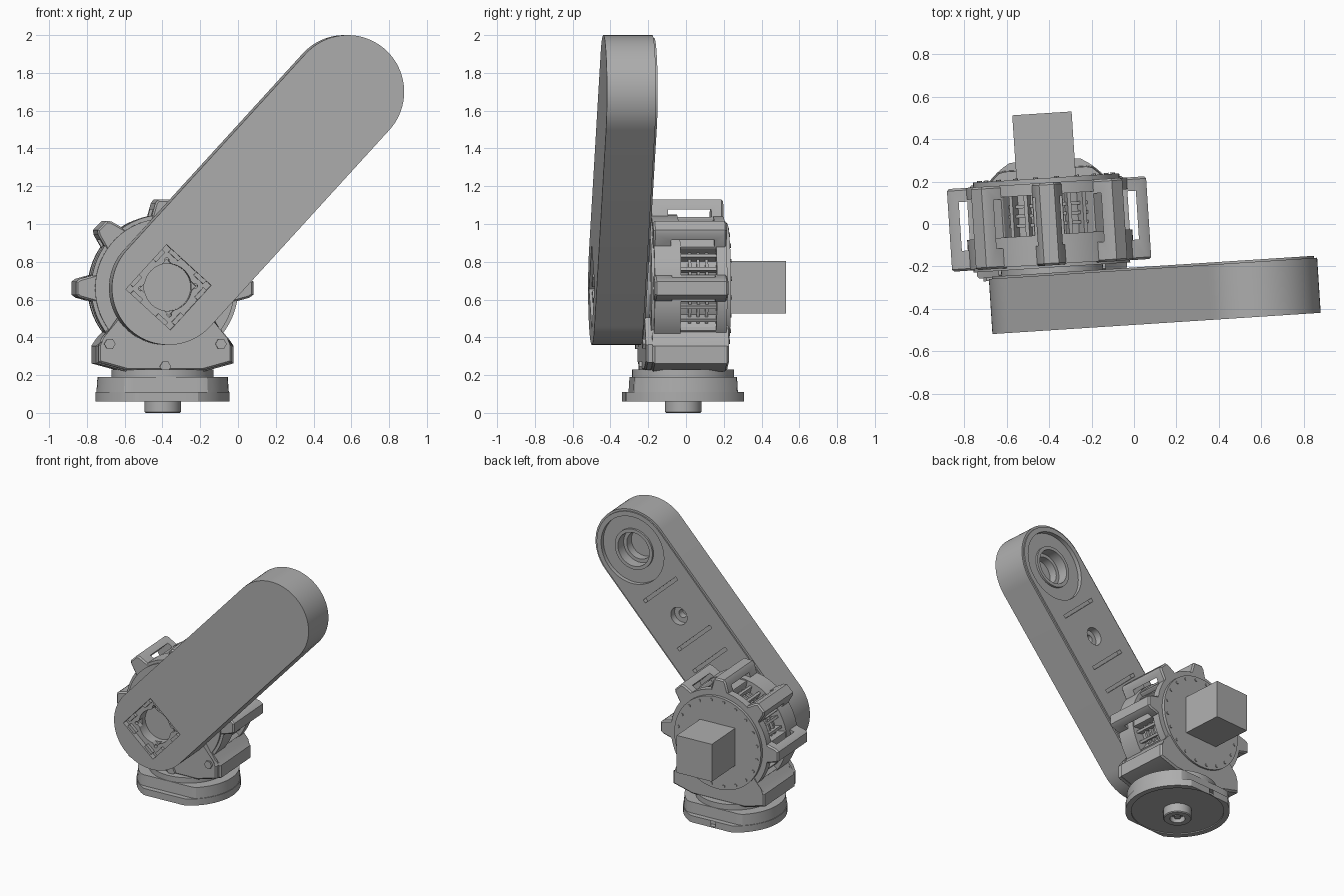
import bpy, bmesh
from math import sin, cos, pi, radians, atan2, hypot
from mathutils import Matrix

if "Cube" in bpy.data.objects:
    bpy.data.objects.remove(bpy.data.objects["Cube"], do_unlink=True)

grey = bpy.data.materials.new("plain_grey")
grey.use_nodes = True
COLOUR = (0.42, 0.42, 0.42, 1)
grey.diffuse_color = COLOUR
grey.node_tree.nodes["Principled BSDF"].inputs["Base Color"].default_value = COLOUR

# The whole machine is turned slightly about its upright axis
PLACE = Matrix.Translation((-0.4, 0, 0)) @ Matrix.Rotation(radians(3.7), 4, 'Z')
AXIS_Z = 0.66
parts = []


def circle(r, c=(0, AXIS_Z), n=64, turn=0.0):
    return [(c[0] + r * cos(turn + 2 * pi * i / n), c[1] + r * sin(turn + 2 * pi * i / n))
            for i in range(n)]


def rect(w, h, c=(0, AXIS_Z), turn=0.0):
    ca, sa = cos(turn), sin(turn)
    return [(c[0] + x * ca - y * sa, c[1] + x * sa + y * ca)
            for x, y in ((-w / 2, -h / 2), (w / 2, -h / 2), (w / 2, h / 2), (-w / 2, h / 2))]


def prism(name, pts, a, b, upright=False, top=1.0, bevel=0.0):
    """Extrude a profile from a to b, along depth or upward."""
    bm = bmesh.new()
    ends = []
    for d, s in ((a, 1.0), (b, top)):
        ends.append([bm.verts.new((p * s, q * s, d) if upright else (p * s, d, q))
                     for p, q in pts])
    n = len(pts)
    caps = [bm.faces.new(e) for e in ends]
    for i in range(n):
        j = (i + 1) % n
        bm.faces.new((ends[0][i], ends[0][j], ends[1][j], ends[1][i]))
    if bevel:
        edges = {e for f in caps for e in f.edges}
        bmesh.ops.bevel(bm, geom=list(edges), offset=bevel, segments=1, affect='EDGES')
    bmesh.ops.recalc_face_normals(bm, faces=bm.faces)
    mesh = bpy.data.meshes.new(name)
    bm.to_mesh(mesh)
    bm.free()
    mesh.materials.append(grey)
    ob = bpy.data.objects.new(name, mesh)
    ob.matrix_world = PLACE
    bpy.context.collection.objects.link(ob)
    parts.append(ob)
    return ob


def cut(obs, pts, a, b, upright=False):
    """Cut a prism out of each object."""
    tool = prism("cutter", pts, a, b, upright)
    tool.hide_render = True
    parts.remove(tool)
    for ob in obs:
        mod = ob.modifiers.new("cut", 'BOOLEAN')
        mod.operation, mod.solver, mod.object = 'DIFFERENCE', 'EXACT', tool
        bpy.context.view_layer.update()
        ev = ob.evaluated_get(bpy.context.evaluated_depsgraph_get())
        mesh = bpy.data.meshes.new_from_object(ev)
        ob.modifiers.clear()
        ob.data = mesh
    bpy.data.objects.remove(tool, do_unlink=True)


# Base: tapered round foot with front and back flats and a low lip
def flat_disc(r, flat):
    return [(x, max(-flat, min(flat, y)) - 0.015) for x, y in circle(r, (0, 0))]


prism("base_lip", flat_disc(0.355, 0.315), 0.06, 0.11, True)
foot = prism("base_foot", flat_disc(0.354, 0.28), 0.061, 0.19, True, 0.975)
bottom = bpy.data.objects["base_lip"]
cut([bottom, foot], circle(0.315, (0, -0.015)), 0.05, 0.068, True)
prism("base_collar", circle(0.27, (0, -0.015)), 0.18, 0.23, True)
plug = prism("base_plug", circle(0.097, (0, -0.015), 32), 0, 0.08, True, bevel=0.006)
cut([plug], circle(0.052, (0, -0.015), 32), -0.01, 0.04, True)
prism("plug_pin", circle(0.025, (0, -0.015), 16), 0.012, 0.05, True)

# Saddle that carries the motor
side = [(0.21, 0.22), (0.365, 0.262), (0.365, 0.355), (0.33, 0.385), (0.26, 0.5)]
profile = side + [(-x, z) for x, z in reversed(side)]
prism("saddle", profile, -0.2, 0.205, bevel=0.012)
prism("saddle_front_plate", [(x * 0.97, z + 0.006) for x, z in profile], -0.235, -0.19, bevel=0.01)
for i, (x, z) in enumerate(((-0.295, 0.365), (0, 0.245), (0.295, 0.365))):
    prism(f"saddle_bolt_{i}", circle(0.03, (x, z), 6), -0.25, -0.2)

# Motor housing: two rings around an inner core
prism("motor_core", circle(0.31), -0.19, 0.19)
prism("motor_front_ring", circle(0.39), -0.19, -0.05, bevel=0.012)
prism("motor_back_ring", circle(0.385), 0.14, 0.195, bevel=0.012)
prism("motor_front_plate", circle(0.37), -0.205, -0.18)
prism("motor_back_plate", circle(0.345), 0.18, 0.217, bevel=0.01)
for v in (0.0, 0.045, 0.09):
    prism("winding_ring", circle(0.335), v - 0.008, v + 0.008)
prism("motor_neck", circle(0.24), -0.24, -0.2)


def radial(shape, angle):
    """Turn (radius, sideways) points about the motor axis."""
    ca, sa = cos(angle), sin(angle)
    return [(r * ca - t * sa, AXIS_Z + r * sa + t * ca) for r, t in shape]


# Ribs, pillars and window bars around the housing
RIB = [(0.3, -0.06), (0.37, -0.072), (0.45, -0.05), (0.47, -0.035)]
RIB += [(r, -t) for r, t in reversed(RIB)]
SLOT = [(0.378, -0.2), (0.418, -0.2), (0.418, 0.2), (0.378, 0.2)]
PILLAR = [(0.29, -0.055), (0.378, -0.06), (0.378, 0.06), (0.29, 0.055)]
BAR = [(0.3, -0.009), (0.362, -0.009), (0.362, 0.009), (0.3, 0.009)]
for i in range(8):
    a = i * pi / 4
    if i < 5:
        rib = prism(f"rib_{i}", radial(RIB, a), -0.195, 0.195, bevel=0.01)
        cut([rib], radial(SLOT, a), -0.1, 0.13)
    else:
        prism(f"pillar_{i}", radial(PILLAR, a), -0.06, 0.15)
    for off in (0.29, 0.5):
        prism("window_bar", radial(BAR, a + off), -0.06, 0.15)

# Back screws and the output block
for i in range(20):
    a = 2 * pi * (i + 0.5) / 20
    prism("back_screw", circle(0.011, (0.318 * cos(a), AXIS_Z + 0.318 * sin(a)), 8), 0.21, 0.223)
prism("output_block", rect(0.28, 0.28, (0, 0.665)), 0.2, 0.522)

# Arm: long round-ended slab with an inset back cover
TOP = (0.95, 1.70)
TILT = atan2(TOP[1] - AXIS_Z, TOP[0])
LENGTH = hypot(TOP[0], TOP[1] - AXIS_Z)


def along(t):
    return (t * cos(TILT), AXIS_Z + t * sin(TILT))


def stadium(r, n=40):
    pts = []
    for c, start in (((0, AXIS_Z), TILT + pi / 2), (TOP, TILT - pi / 2)):
        pts += [(c[0] + r * cos(start + pi * i / n), c[1] + r * sin(start + pi * i / n))
                for i in range(n + 1)]
    return pts


arm = prism("arm", stadium(0.30), -0.50, -0.24)
cover = prism("arm_back_cover", stadium(0.285), -0.25, -0.23)
both = [arm, cover]

# Stepped bearing seat at the upper end
for r, depth in ((0.25, 0.03), (0.125, 0.09), (0.1, 0.15)):
    cut(both, circle(r, TOP), -0.23 - depth, -0.2)
seat = prism("bearing_ring", circle(0.15, TOP), -0.27, -0.245, bevel=0.005)
cut([seat], circle(0.125, TOP), -0.3, -0.2)

# Cross slots and cable hole on the back of the arm
for f in (0.235, 0.52, 0.65):
    cut(both, rect(0.025, 0.35, along(LENGTH * (1 - f)), TILT), -0.265, -0.2)
for r, depth in ((0.065, 0.05), (0.03, 0.1)):
    cut(both, circle(r, along(LENGTH * 0.61), 32), -0.23 - depth, -0.2)

# Square motor pocket on the front of the arm
pocket = (0, 0.665)
cut([arm], rect(0.32, 0.32, pocket, TILT), -0.52, -0.46)
cut([arm], rect(0.21, 0.21, pocket, TILT), -0.52, -0.42)
cut([arm], circle(0.125, pocket), -0.52, -0.38)
for i in range(4):
    a = TILT + i * pi / 2
    d = a + pi / 4
    cut([arm], circle(0.012, (0.145 * cos(d), pocket[1] + 0.145 * sin(d)), 12), -0.52, -0.435)
    for s in (-0.09, 0.09):
        c = (0.15 * cos(a) - s * sin(a), pocket[1] + 0.15 * sin(a) + s * cos(a))
        prism("pocket_tab", rect(0.025, 0.07, c, a), -0.485, -0.455)

# Smooth the round walls and keep the edges sharp
bpy.ops.object.select_all(action='DESELECT')
for ob in parts:
    ob.select_set(True)
bpy.context.view_layer.objects.active = arm
bpy.ops.object.shade_smooth_by_angle(angle=radians(25))
